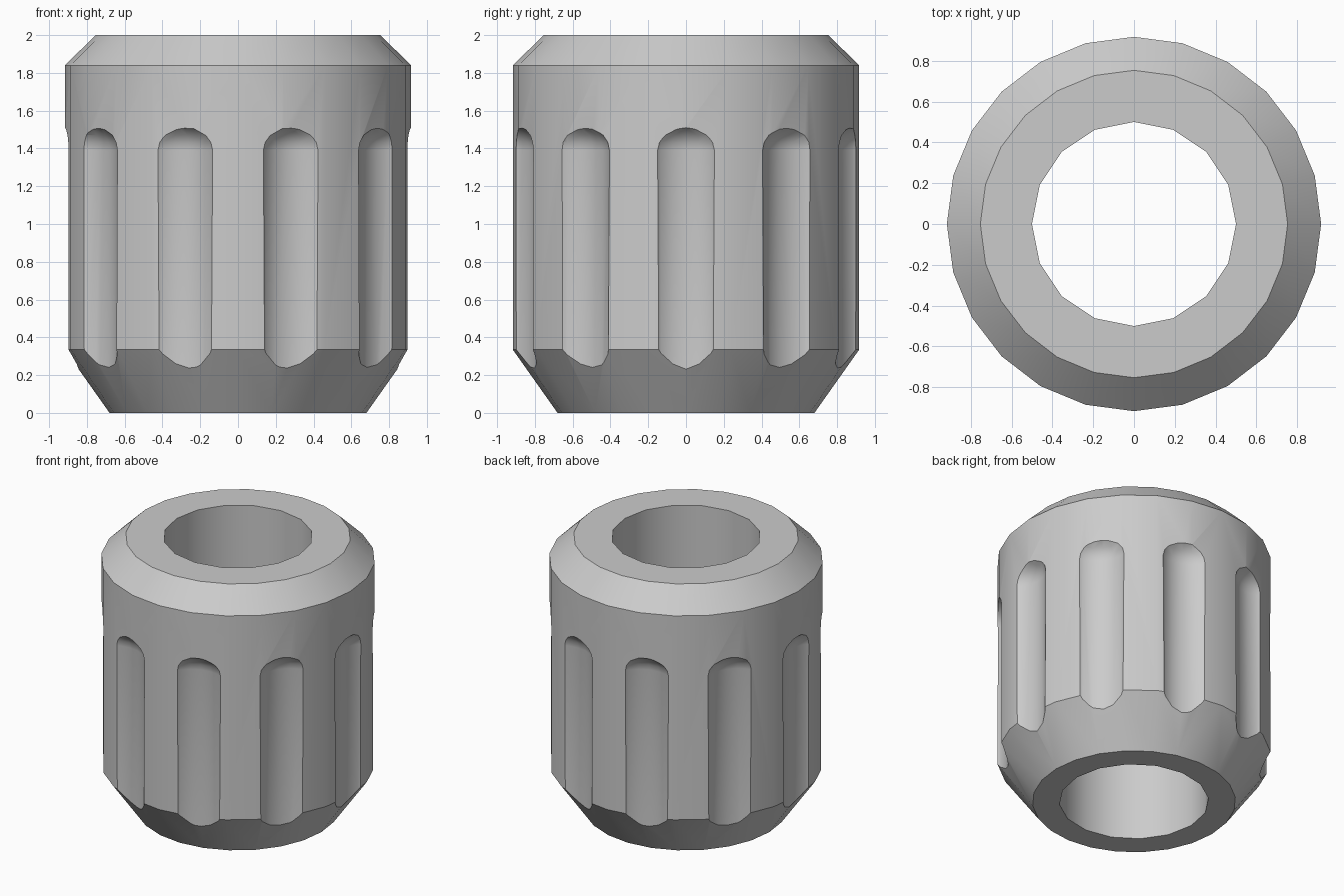
import bpy, bmesh
from math import pi
from mathutils import Matrix, Vector

if "Cube" in bpy.data.objects:
    bpy.data.objects.remove(bpy.data.objects["Cube"])

grey = bpy.data.materials.new("plain_grey")
grey.use_nodes = True
colour = (0.6, 0.6, 0.6, 1)
grey.diffuse_color = colour
grey.node_tree.nodes["Principled BSDF"].inputs["Base Color"].default_value = colour


def make_object(name, bm):
    bmesh.ops.recalc_face_normals(bm, faces=bm.faces)
    mesh = bpy.data.meshes.new(name)
    bm.to_mesh(mesh)
    bm.free()
    mesh.materials.append(grey)
    obj = bpy.data.objects.new(name, mesh)
    bpy.context.collection.objects.link(obj)
    return obj


def lathe(bm, profile, sides):
    """Stack rings of (radius, height) into a closed solid."""
    rings = []
    for r, z in profile:
        rings.append([bm.verts.new(Matrix.Rotation(2 * pi * i / sides, 3, 'Z') @ Vector((r, 0, z)))
                      for i in range(sides)])
    for low, high in zip(rings, rings[1:]):
        for i in range(sides):
            j = (i + 1) % sides
            bm.faces.new((low[i], low[j], high[j], high[i]))
    bm.faces.new(rings[0])
    bm.faces.new(rings[-1])


# Chamfered barrel
bm = bmesh.new()
lathe(bm, [(0.68, 0), (0.917, 0.335), (0.917, 1.84), (0.753, 2)], 24)
body = make_object("fluted_sleeve", bm)

# Central bore cutter
bm = bmesh.new()
lathe(bm, [(0.5, -0.5), (0.5, 2.5)], 16)
bore = make_object("bore_cutter", bm)

# Ten round-topped flute cutters around the barrel
FLUTES, RADIUS, FLOOR = 10, 0.23, 0.838
bm = bmesh.new()
for k in range(FLUTES):
    place = Matrix.Rotation(2 * pi * k / FLUTES, 4, 'Z') @ Matrix.Translation((FLOOR + RADIUS, 0, 1.39))
    ball = bmesh.ops.create_uvsphere(bm, u_segments=20, v_segments=12, radius=RADIUS)["verts"]
    for v in ball:
        v.co.z = v.co.z * 0.7 if v.co.z > -0.001 else v.co.z - 1.6
    bmesh.ops.transform(bm, matrix=place, verts=ball)
flutes = make_object("flute_cutters", bm)

for cutter in (bore, flutes):
    mod = body.modifiers.new(cutter.name, 'BOOLEAN')
    mod.operation = 'DIFFERENCE'
    mod.solver = 'EXACT'
    mod.object = cutter

# Bake the cuts, then drop the cutters
bpy.ops.object.select_all(action='DESELECT')
body.select_set(True)
bpy.context.view_layer.objects.active = body
for name in [m.name for m in body.modifiers]:
    bpy.ops.object.modifier_apply(modifier=name)
for cutter in (bore, flutes):
    bpy.data.objects.remove(cutter)

bpy.ops.object.shade_smooth_by_angle(angle=pi / 6)
